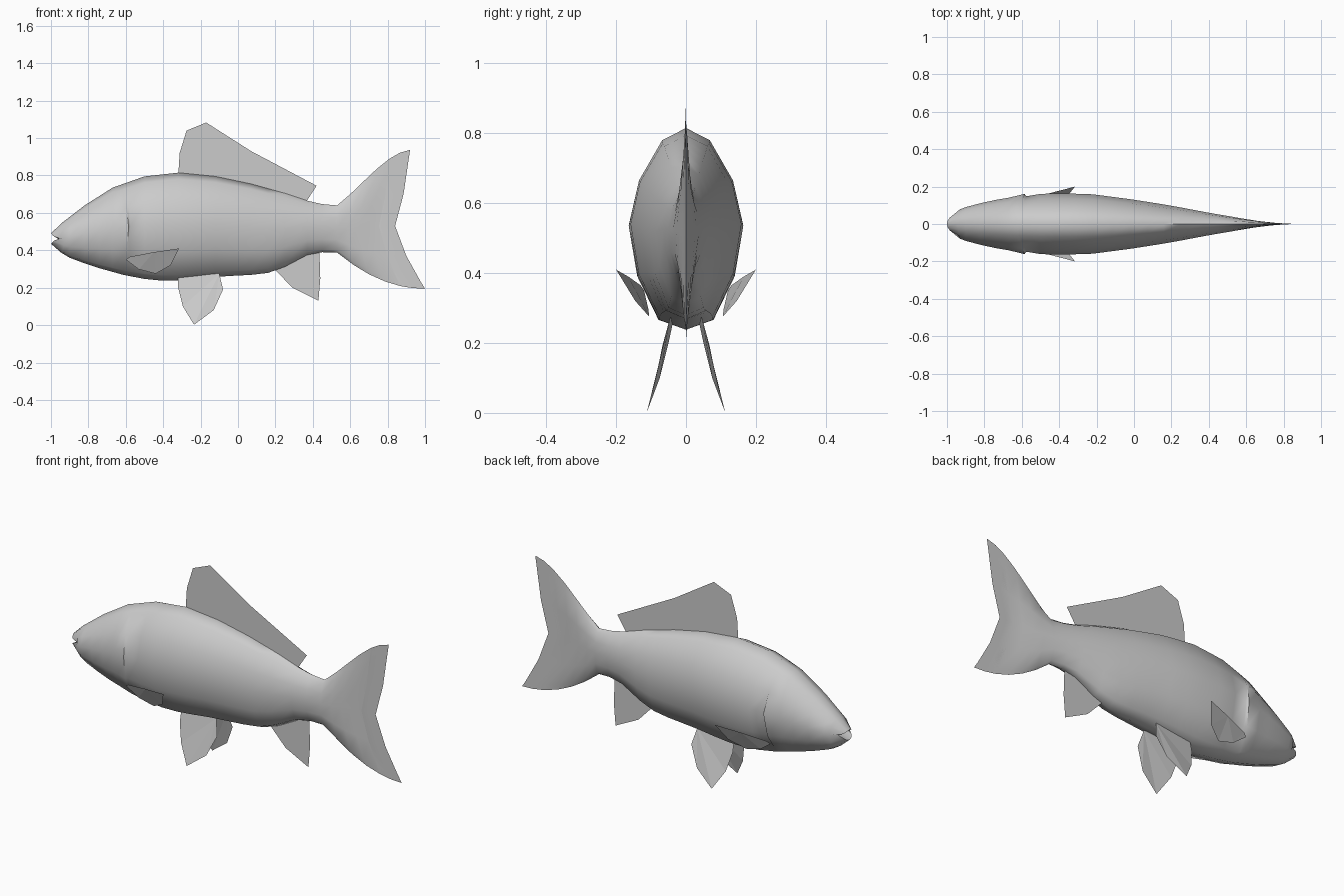
import bpy, bmesh, math

if "Cube" in bpy.data.objects:
    bpy.data.objects.remove(bpy.data.objects["Cube"])

grey = bpy.data.materials.new("fish grey")
grey.diffuse_color = (0.6, 0.6, 0.6, 1)
grey.use_nodes = True
grey.node_tree.nodes["Principled BSDF"].inputs["Base Color"].default_value = grey.diffuse_color


def finish(name, bm, smooth=True):
    mesh = bpy.data.meshes.new(name)
    bm.to_mesh(mesh)
    bm.free()
    mesh.materials.append(grey)
    obj = bpy.data.objects.new(name, mesh)
    bpy.context.collection.objects.link(obj)
    for p in mesh.polygons:
        p.use_smooth = smooth
    return obj


def curve(points, x):
    """Linear reading of a profile at x."""
    if x <= points[0][0]:
        return points[0][1]
    for (x0, v0), (x1, v1) in zip(points, points[1:]):
        if x <= x1:
            return v0 + (v1 - v0) * (x - x0) / (x1 - x0)
    return points[-1][1]


# Body outline: back, belly and half width along x
BACK = [(-1, .49), (-.95, .54), (-.82, .64), (-.67, .735), (-.5, .795), (-.32, .815),
        (-.12, .795), (.07, .755), (.25, .705), (.37, .665), (.48, .64), (.53, .64)]
BELLY = [(-1, .435), (-.95, .39), (-.9, .36), (-.78, .315), (-.6, .265), (-.45, .238),
         (-.32, .238), (-.1, .26), (.1, .27), (.2, .285), (.37, .375), (.48, .395), (.53, .388)]
WIDTH = [(-1, .035), (-.98, .06), (-.9, .09), (-.78, .122), (-.6, .152), (-.45, .165),
         (-.23, .16), (0, .13), (.2, .098), (.4, .06), (.53, .038)]
# Cross-section: (height fraction, width fraction), top to bottom
SECTION = [(1, 0), (.94, .42), (.74, .83), (.525, 1), (.27, .85), (.05, .48), (0, 0)]
RING = [(f, g) for f, g in SECTION] + [(f, -g) for f, g in SECTION[-2:0:-1]]
# Rear edge of the tail: height fraction -> x and z
TAIL_X = [(0, 1.0), (.05, .975), (.27, .90), (.525, .84), (.74, .885), (.94, .91), (1, .92)]
TAIL_Z = [(0, .195), (.05, .235), (.27, .37), (.525, .53), (.74, .70), (.94, .87), (1, .937)]


def body_point(x, f, g, swell=0.0):
    lo, hi = curve(BELLY, x), curve(BACK, x)
    return (x, (curve(WIDTH, x) + swell) * g, lo + (hi - lo) * f)


def tail_point(t, f, g):
    x0, y0, z0 = body_point(.53, f, g)
    x = x0 + (curve(TAIL_X, f) - x0) * t
    z = z0 + (curve(TAIL_Z, f) - z0) * t
    bulge = t * (1 - t) * (2 * f - 1)
    z += bulge * (.25 * t if f > .5 else .2)
    return (x, y0 * max(0, 1 - t / .72), z)


rings = []
# Lips, with the mouth corners set back
rings.append([(-.955 if abs(g) == 1 else -1 + .02 * g * g, .04 * g, .435 + .055 * f)
              for f, g in RING])
# Head, gill step (curved, fading out at back and belly), then trunk
for x in (-.945, -.9, -.82, -.74, -.67):
    rings.append([body_point(x + .015 * abs(g) * (x < -.9), f, g) for f, g in RING])
for x, swell in ((-.585, .008), (-.575, -.006)):
    rings.append([body_point(x - .16 * (f - .48) ** 2, f, g, swell * (abs(g) > .6))
                  for f, g in RING])
for x in (-.5, -.41, -.32, -.22, -.12, -.02, .07, .16, .25, .37, .45, .53):
    rings.append([body_point(x, f, g) for f, g in RING])
# Tail fan
for t in (.18, .36, .54, .72, .86, 1):
    rings.append([tail_point(t, f, g) for f, g in RING])

bm = bmesh.new()
loops = [[bm.verts.new(p) for p in ring] for ring in rings]
n = len(RING)
for a, b in zip(loops, loops[1:]):
    for i in range(n):
        j = (i + 1) % n
        bm.faces.new((a[i], a[j], b[j], b[i]))
# Mouth recess
throat = bm.verts.new((-.955, 0, .457))
for i in range(n):
    bm.faces.new((throat, loops[0][(i + 1) % n], loops[0][i]))
bmesh.ops.recalc_face_normals(bm, faces=bm.faces[:])
body = finish("body_and_tail", bm)
bpy.context.view_layer.objects.active = body
body.select_set(True)
bpy.ops.object.shade_smooth_by_angle(angle=math.radians(60))


def fin(name, points):
    bm = bmesh.new()
    bm.faces.new([bm.verts.new(p) for p in points])
    bmesh.ops.triangulate(bm, faces=bm.faces[:])
    return finish(name, bm, False)


# Single fins on the centre line
fin("dorsal_fin", [(x, 0, z) for x, z in (
    (-.32, .79), (-.312, .92), (-.275, 1.04), (-.17, 1.083), (.07, .93), (.42, .745),
    (.365, .66), (.2, .70), (0, .75))])
fin("anal_fin", [(x, 0, z) for x, z in (
    (.2, .295), (.29, .2), (.43, .13), (.44, .25), (.435, .4), (.37, .39))])

# Paired fins, mirrored left and right
PELVIC = [(-.32, .035, .27), (-.32, .05, .2), (-.295, .075, .1), (-.235, .112, .002),
          (-.13, .09, .08), (-.08, .068, .19), (-.1, .045, .275)]
PECTORAL = [(-.6, .12, .35), (-.53, .108, .298), (-.44, .105, .275), (-.36, .145, .32),
            (-.315, .2, .41), (-.45, .165, .39), (-.58, .13, .365)]
for side, s in (("right", -1), ("left", 1)):
    fin("pelvic_fin_" + side, [(x, s * y, z) for x, y, z in PELVIC])
    fin("pectoral_fin_" + side, [(x, s * y, z) for x, y, z in PECTORAL])
